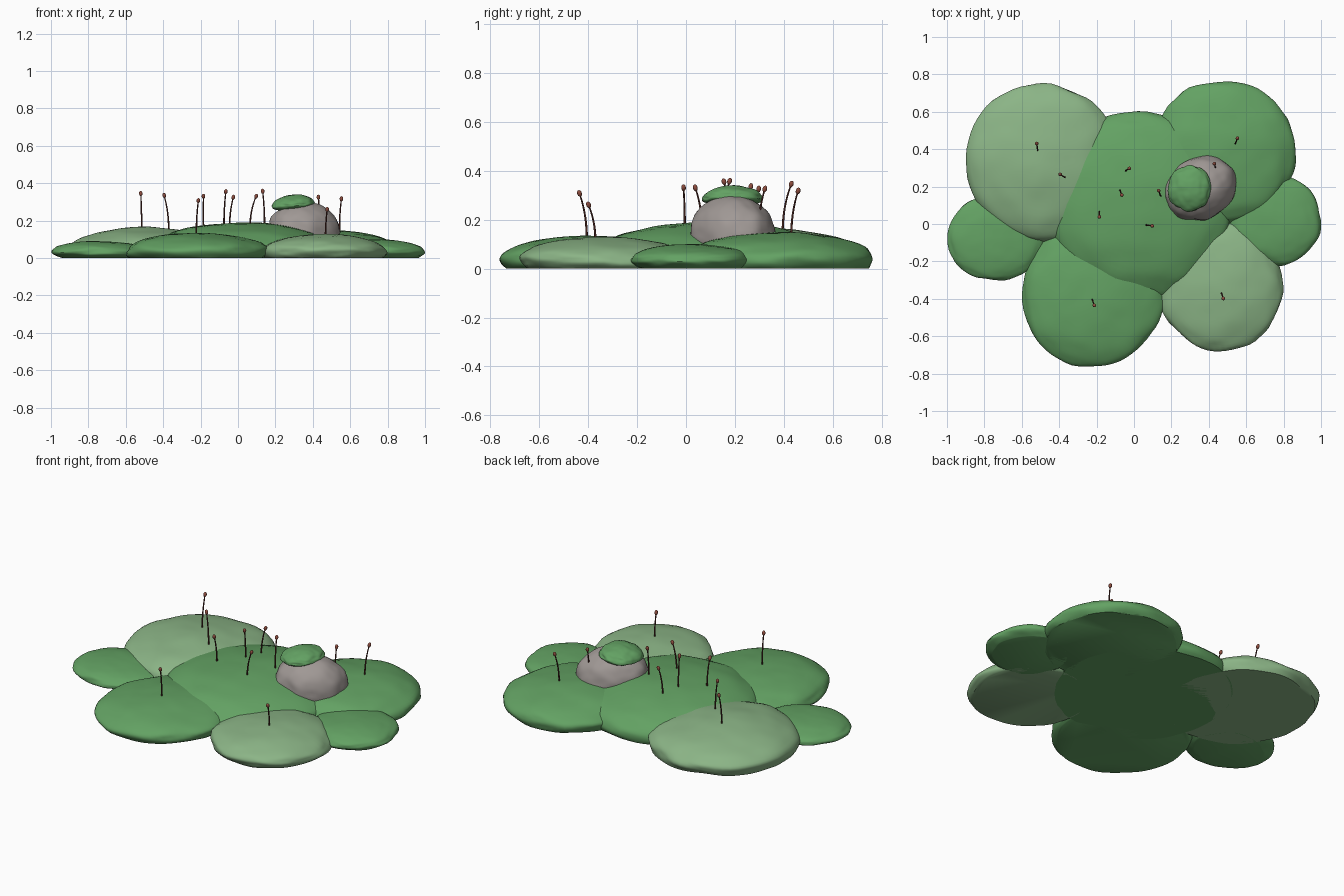
import bpy, bmesh, math
from mathutils import Vector, Matrix, noise

if "Cube" in bpy.data.objects:
    bpy.data.objects.remove(bpy.data.objects["Cube"])


def material(name, rgb):
    m = bpy.data.materials.new(name)
    m.diffuse_color = (*rgb, 1)
    m.use_nodes = True
    m.node_tree.nodes["Principled BSDF"].inputs["Base Color"].default_value = m.diffuse_color
    return m


GREEN = material("moss green", (0.125, 0.36, 0.125))
PALE = material("pale moss green", (0.26, 0.46, 0.24))
STONE = material("stone grey", (0.35, 0.315, 0.30))
STEM = material("stem dark red", (0.09, 0.025, 0.02))
TIP = material("capsule red brown", (0.27, 0.075, 0.05))


def finish(bm, name, mat):
    bmesh.ops.recalc_face_normals(bm, faces=bm.faces)
    me = bpy.data.meshes.new(name)
    bm.to_mesh(me)
    bm.free()
    for p in me.polygons:
        p.use_smooth = True
    me.materials.append(mat)
    ob = bpy.data.objects.new(name, me)
    bpy.context.collection.objects.link(ob)
    return ob


def blob(name, mat, c, r, floor=0.0, rough=0.05, rot=(0, 0), droop=0.0):
    """Lumpy ellipsoid, cut flat at the floor; rot = (y tilt, z turn)."""
    bm = bmesh.new()
    bmesh.ops.create_uvsphere(bm, u_segments=64, v_segments=40, radius=1)
    m = Matrix.Rotation(rot[1], 3, 'Z') @ Matrix.Rotation(rot[0], 3, 'Y')
    seed = Vector((c[0] * 7 + 3, c[1] * 7 - 5, 2))
    for v in bm.verts:
        p = v.co.copy()
        k = 1 + rough * noise.noise(p * 1.8 + seed) + rough * 0.4 * noise.noise(p * 4 + seed)
        q = Vector((p.x * r[0] * k, p.y * r[1] * k, p.z * r[2] * k))
        q.z -= droop * (p.x ** 2 + p.y ** 2)
        v.co = m @ q + Vector(c)
    if min(v.co.z for v in bm.verts) < floor:
        g = bm.verts[:] + bm.edges[:] + bm.faces[:]
        bmesh.ops.bisect_plane(bm, geom=g, plane_co=(0, 0, floor), plane_no=(0, 0, -1), clear_outer=True)
        bmesh.ops.holes_fill(bm, edges=[e for e in bm.edges if e.is_boundary])
    ob = finish(bm, name, mat)
    bpy.context.view_layer.objects.active = ob
    ob.select_set(True)
    bpy.ops.object.shade_smooth_by_angle(angle=math.radians(40))
    ob.select_set(False)
    return ob


# Moss cushions: name, colour, x, y, rx, ry, height
MOUNDS = [
    ("centre_cushion", GREEN, 0.02, 0.10, 0.50, 0.50, 0.19),
    ("back_left_cushion", PALE, -0.485, 0.325, 0.415, 0.42, 0.165),
    ("left_cushion", GREEN, -0.74, -0.075, 0.26, 0.23, 0.09),
    ("front_cushion", GREEN, -0.22, -0.375, 0.38, 0.385, 0.135),
    ("back_right_cushion", GREEN, 0.48, 0.38, 0.38, 0.385, 0.15),
    ("right_cushion", GREEN, 0.755, 0.02, 0.245, 0.24, 0.10),
    ("front_right_cushion", PALE, 0.46, -0.335, 0.33, 0.345, 0.128),
]
MID = 0.035
for n, mat, x, y, rx, ry, h in MOUNDS:
    blob(n, mat, (x, y, MID), (rx, ry, h - MID))


def ground(x, y):
    z = 0.0
    for _, _, cx, cy, rx, ry, h in MOUNDS:
        t = ((x - cx) / rx) ** 2 + ((y - cy) / ry) ** 2
        if t < 1:
            z = max(z, MID + (h - MID) * math.sqrt(1 - t))
    return z


# Stone with its moss cap
blob("stone", STONE, (0.357, 0.19, 0.145), (0.20, 0.165, 0.155), 0.02, 0.05, (0.12, 0.5))
blob("stone_moss_cap", GREEN, (0.295, 0.19, 0.297), (0.115, 0.122, 0.042), 0.0, 0.09, (-0.1, 0), 0.012)

# Spore stalks: base x, y, then tip x, y, z
STALKS = [
    (-0.515, 0.395, -0.52, 0.43, 0.345), (-0.37, 0.25, -0.395, 0.265, 0.335),
    (-0.185, 0.065, -0.185, 0.038, 0.33), (-0.075, 0.18, -0.065, 0.155, 0.355),
    (-0.045, 0.285, -0.025, 0.297, 0.325), (0.065, -0.005, 0.097, -0.01, 0.33),
    (0.142, 0.15, 0.132, 0.178, 0.357), (0.437, 0.295, 0.43, 0.322, 0.325),
    (0.542, 0.43, 0.553, 0.458, 0.317), (-0.223, -0.405, -0.212, -0.435, 0.307),
    (0.468, -0.37, 0.477, -0.398, 0.26),
]
for i, (bx, by, tx, ty, tz) in enumerate(STALKS):
    z0 = ground(bx, by) - 0.02
    pts = [Vector((bx + (tx - bx) * t ** 2.2, by + (ty - by) * t ** 2.2, z0 + (tz - z0) * t))
           for t in [j / 8 for j in range(9)]]
    bm = bmesh.new()
    rings = []
    for j, p in enumerate(pts):
        rad = 0.0048 - 0.0016 * j / 8
        rings.append([bm.verts.new(p + Vector((math.cos(a), math.sin(a), 0)) * rad)
                      for a in [k * math.tau / 8 for k in range(8)]])
    for a, b in zip(rings, rings[1:]):
        for k in range(8):
            bm.faces.new((a[k], a[(k + 1) % 8], b[(k + 1) % 8], b[k]))
    bm.faces.new(rings[0][::-1])
    bm.faces.new(rings[-1])
    finish(bm, f"stalk_{i + 1}", STEM)
    # Capsule at the end of the stalk, aligned with its bend
    bm = bmesh.new()
    d = (pts[-1] - pts[-2]).normalized()
    m = Matrix.Translation(pts[-1]) @ d.to_track_quat('Z', 'Y').to_matrix().to_4x4() @ Matrix.Diagonal((0.0095, 0.0095, 0.014, 1))
    bmesh.ops.create_uvsphere(bm, u_segments=16, v_segments=10, radius=1, matrix=m)
    finish(bm, f"capsule_{i + 1}", TIP)
